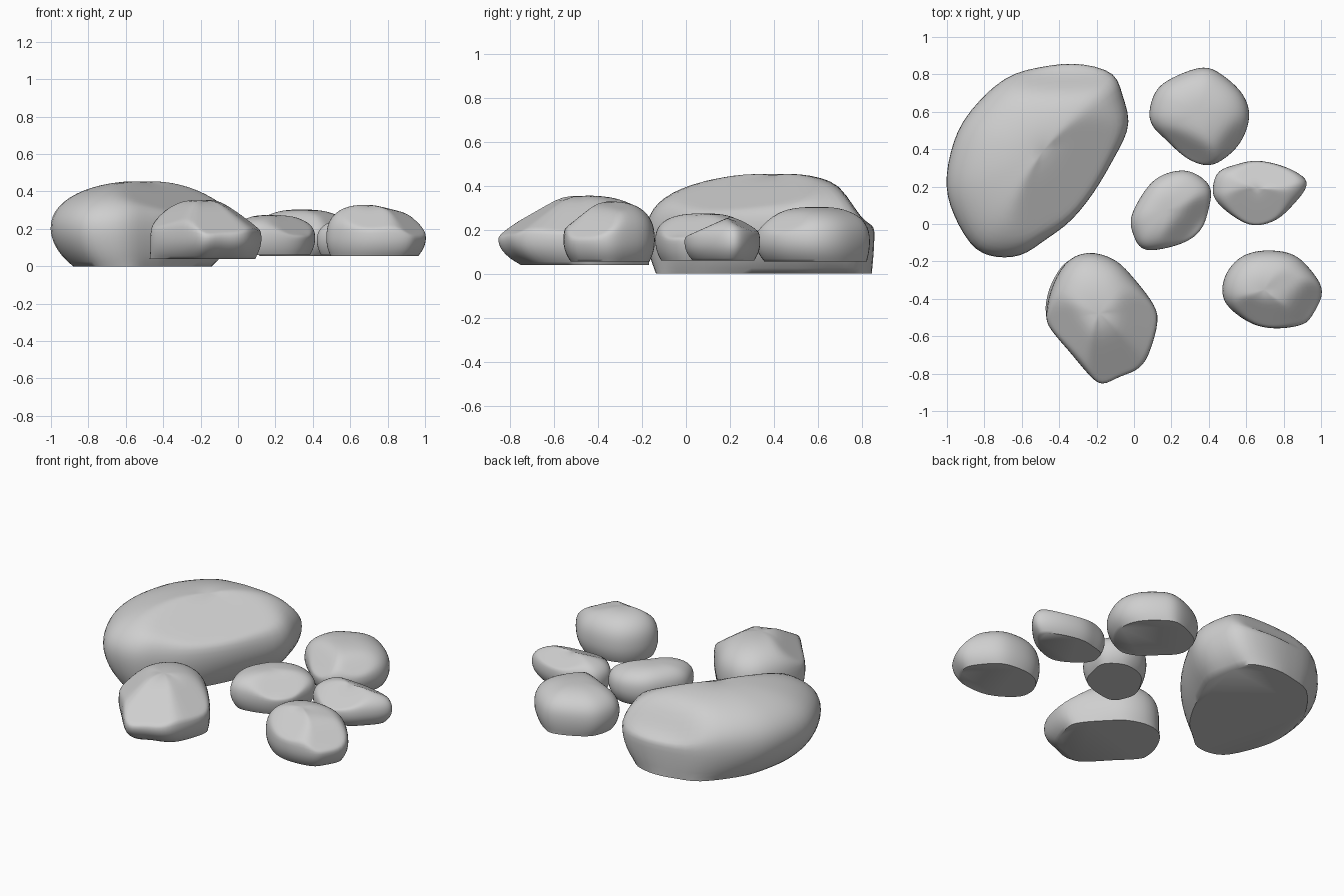
import bpy
import bmesh
import math
from mathutils import Vector

SEGMENTS = 56
LOWER_RINGS = 6
UPPER_RINGS = 14

default_cube = bpy.data.objects.get("Cube")
if default_cube:
    bpy.data.objects.remove(default_cube, do_unlink=True)


def make_material(name, colour):
    material = bpy.data.materials.new(name)
    material.use_nodes = True
    material.diffuse_color = colour
    material.node_tree.nodes["Principled BSDF"].inputs["Base Color"].default_value = colour
    return material


stone_grey = make_material("stone grey", (0.62, 0.62, 0.62, 1))


def smooth_outline(points):
    """Resample a closed outline, given in hundredths, as a rounded curve."""
    points = [Vector(p) / 100 for p in points]
    count = len(points)
    result = []
    for step in range(SEGMENTS):
        position = step * count / SEGMENTS
        i = int(position)
        t = position - i
        a, b, c, d = (points[(i + k) % count] for k in (-1, 0, 1, 2))
        tangent_b, tangent_c = (c - a) / 2, (d - b) / 2
        result.append(b + tangent_b * t
                      + (3 * (c - b) - 2 * tangent_b - tangent_c) * t ** 2
                      + (2 * (b - c) + tangent_b + tangent_c) * t ** 3)
    return result


def add_rock(name, outline, levels, top, base_centre, base_scale, bluntness, cuts):
    """Loft a rock through its widest outline, then slice its upper half.

    levels: bottom, widest and top heights.
    cuts: sloping planes as x, y, z of a point, then the fall along x and y.
    """
    bottom, widest, peak = levels
    top = Vector(top)
    rim = smooth_outline(outline)
    middle = [(min(p[k] for p in rim) + max(p[k] for p in rim)) / 2 for k in (0, 1)]
    base = [Vector([base_centre[k] + (p[k] - middle[k]) * base_scale[k] for k in (0, 1)])
            for p in rim]
    bm = bmesh.new()
    rings = []

    # Undercut side, from flat base up to the rim
    for level in range(LOWER_RINGS):
        angle = level / LOWER_RINGS * math.pi / 2
        z = bottom + (widest - bottom) * (1 - math.cos(angle) * (1 - 0.3 * math.sin(angle)))
        rings.append([bm.verts.new((*b.lerp(p, math.sin(angle)), z))
                      for b, p in zip(base, rim)])

    # Domed upper half, clipped by the sloping planes
    for level in range(UPPER_RINGS):
        angle = level / UPPER_RINGS * math.pi / 2
        reach = math.cos(angle) ** (2 / bluntness)
        height = widest + (peak - widest) * math.sin(angle) ** (2 / bluntness)
        ring = []
        for p in rim:
            x, y = top.lerp(p, reach)
            z = height
            for cx, cy, cz, fall_x, fall_y in cuts:
                z = min(z, cz - fall_x * (x - cx) - fall_y * (y - cy))
            lowest = widest + (height - widest) * 0.3
            ring.append(bm.verts.new((x, y, max(z, lowest))))
        rings.append(ring)

    # Skin, base and crown
    for low, high in zip(rings, rings[1:]):
        for i in range(SEGMENTS):
            j = (i + 1) % SEGMENTS
            bm.faces.new((low[i], low[j], high[j], high[i]))
    bm.faces.new(rings[0])
    crown = bm.verts.new((*top, sum(v.co.z for v in rings[-1]) / SEGMENTS))
    for i in range(SEGMENTS):
        bm.faces.new((rings[-1][i], rings[-1][(i + 1) % SEGMENTS], crown))

    # Weathered edges
    loose = [v for ring in rings[1:] for v in ring] + [crown]
    for _ in range(4):
        bmesh.ops.smooth_vert(bm, verts=loose, factor=0.5,
                              use_axis_x=True, use_axis_y=True, use_axis_z=True)
    bmesh.ops.recalc_face_normals(bm, faces=bm.faces[:])
    mesh = bpy.data.meshes.new(name)
    bm.to_mesh(mesh)
    bm.free()
    mesh.materials.append(stone_grey)
    rock = bpy.data.objects.new(name, mesh)
    bpy.context.collection.objects.link(rock)
    bpy.ops.object.select_all(action="DESELECT")
    rock.select_set(True)
    bpy.context.view_layer.objects.active = rock
    bpy.ops.object.shade_smooth_by_angle(angle=math.radians(50))


# Large slab with a long sloping flank
add_rock("large_boulder",
         [(-101, 20), (-96, 3), (-86, -13), (-74, -18), (-60, -17), (-48, -9), (-34, 1),
          (-21, 17), (-10, 36), (-2, 53), (-6, 69), (-11, 81), (-30, 86), (-50, 84),
          (-70, 78), (-90, 58), (-98, 40)],
         (0, 0.2, 0.46), (-0.48, 0.4), (-0.51, 0.355), (0.75, 0.94), 2.2,
         [(-0.165, 0.36, 0.315, 0.42, -0.32), (-0.4, 0.71, 0.39, 0, 1.6)])

# Front boulder with a pointed nose
add_rock("front_boulder",
         [(-47, -48), (-45, -56), (-34, -69), (-24, -81), (-17, -86), (-8, -82), (2, -78),
          (8, -70), (13, -52), (10, -42), (0, -29), (-10, -19), (-24, -15), (-36, -20), (-44, -34)],
         (0.04, 0.15, 0.357), (-0.19, -0.47), (-0.19, -0.46), (0.94, 0.82), 2.5,
         [(-0.1, -0.69, 0.255, 0.2, -0.6), (-0.34, -0.6, 0.26, -0.7, -0.4),
          (0.03, -0.45, 0.26, 0.7, -0.1)])

# Front stone on the left side
add_rock("left_stone",
         [(47, -35), (50, -44), (62, -53), (75, -56), (90, -54), (96, -48), (101, -36),
          (95, -25), (85, -16), (70, -14), (58, -17), (50, -25)],
         (0.055, 0.15, 0.33), (0.69, -0.35), (0.73, -0.345), (0.87, 0.85), 2.5,
         [(0.9, -0.46, 0.215, 0.8, -0.5), (0.72, -0.47, 0.265, -0.1, -0.8),
          (0.8, -0.35, 0.31, 0.25, 0)])

# Rounded stone at the back
add_rock("back_stone",
         [(8, 60), (10, 52), (17, 45), (28, 35), (40, 31), (50, 36), (58, 45), (62, 58),
          (58, 70), (47, 80), (37, 84), (22, 79), (12, 72)],
         (0.055, 0.15, 0.305), (0.34, 0.6), (0.345, 0.59), (0.85, 0.88), 2.4,
         [(0.27, 0.42, 0.22, -0.5, -1), (0.52, 0.45, 0.23, 0.8, -0.6)])

# Small flat-topped stone in the middle
add_rock("middle_stone",
         [(-2, 2), (0, -7), (4, -13), (12, -14), (27, -10), (36, -3), (40, 8), (41, 20),
          (31, 28), (20, 28), (10, 23), (2, 12)],
         (0.06, 0.15, 0.275), (0.17, 0.08), (0.2, 0.07), (0.85, 0.85), 2.6,
         [(0.29, 0.03, 0.225, 0.65, -0.55)])

# Small ridged stone
add_rock("ridged_stone",
         [(42, 19), (44, 12), (53, 4), (64, -1), (76, 2), (85, 10), (92, 19), (91, 25),
          (80, 31), (66, 34), (55, 32), (45, 28)],
         (0.06, 0.14, 0.26), (0.66, 0.19), (0.66, 0.17), (0.85, 0.8), 2.5,
         [(0.65, 0.1, 0.215, 0, -0.45), (0.68, 0.28, 0.215, 0.1, 0.5)])
